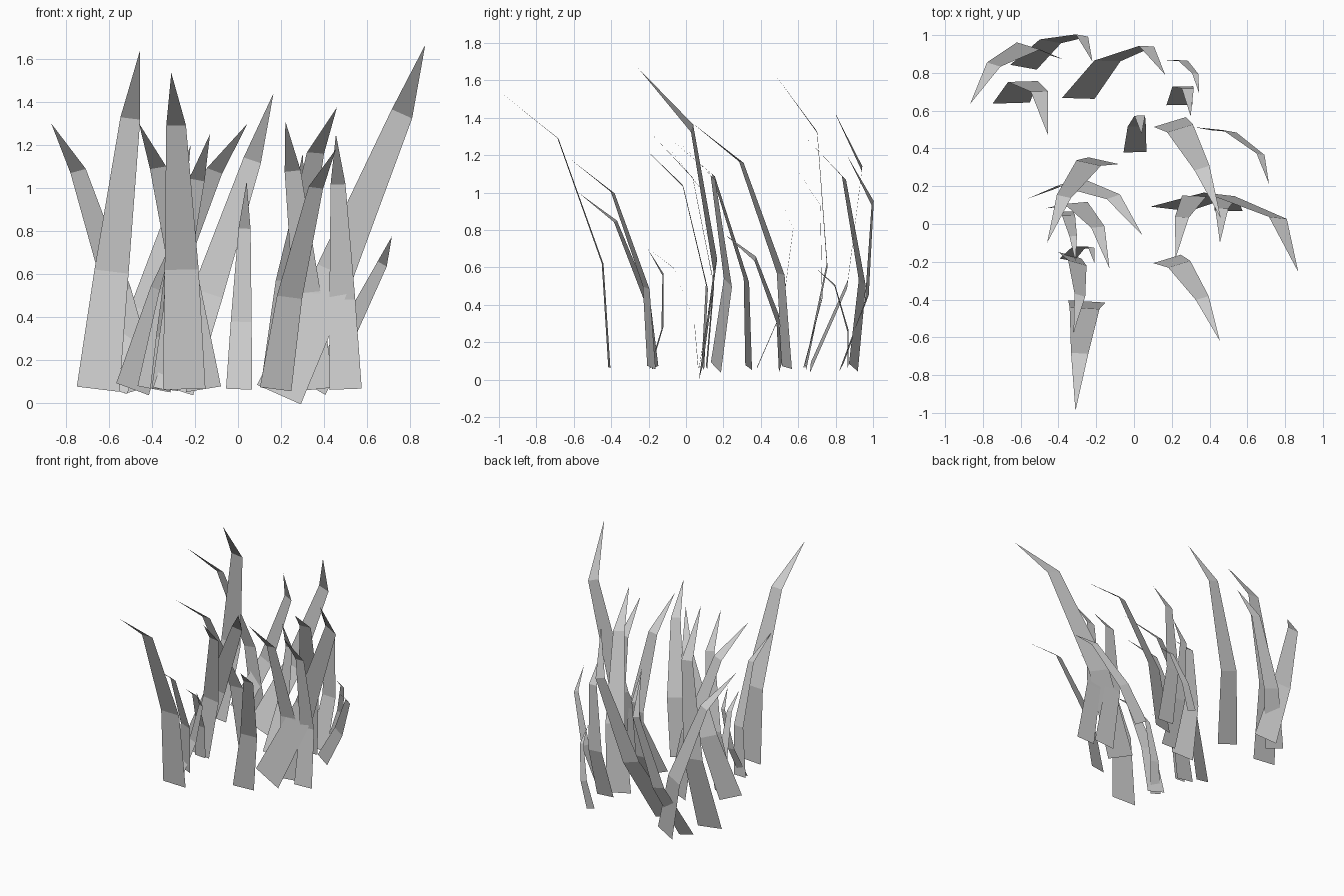
import bpy
from math import cos, sin, radians
from mathutils import Vector

# Each blade: root x, root y, tip x, tip y, tip height, yaw of its flat side
BLADES = [
    (-.295, .665, .165, .79, 1.44, 0), (-.585, .83, -.22, .86, 1.20, -9),
    (-.45, .895, -.868, .635, 1.30, -13), (-.65, .64, -.455, .47, 1.64, 1),
    (.20, .865, .345, .69, .60, -9), (.24, .63, .30, .57, 1.16, 1),
    (.005, .38, .04, .475, 1.03, 1), (.19, .54, .46, .03, 1.375, 15),
    (.36, .505, .715, .21, .775, -18), (.19, .08, .87, -.255, 1.665, -10),
    (.50, .07, .455, -.10, 1.25, 0), (.365, .11, .22, -.18, 1.31, -1),
    (.175, -.185, .455, -.62, 1.18, 14), (-.25, -.41, -.31, -.99, 1.535, -3),
    (-.34, -.165, -.32, -.575, 1.0, -19), (-.16, .335, -.46, -.10, 1.30, -9),
    (-.49, .16, .045, -.06, 1.30, 14), (-.39, .09, -.13, -.235, 1.25, 2),
    (-.365, .065, -.31, -.20, .70, 0), (-.355, -.19, -.21, -.205, .70, -10),
]
# Blade profile relative to its length: position along, bulge, width
PROFILE = [(0, 0, .125), (.335, .108, .10), (.785, .123, .058)]


def grass_blade(rx, ry, tx, ty, tz, yaw):
    # The strongly leaning blade is rooted a little lower
    root = Vector((rx, ry, .04 if tx - rx > .6 else .065))
    tip = Vector((tx, ty, tz))
    chord = tip - root
    length = chord.length
    d = chord.normalized()
    side = Vector((cos(radians(yaw)), sin(radians(yaw)), 0))
    side = (side - d * side.dot(d)).normalized()
    out = d.cross(side)
    verts = []
    for t, bulge, width in PROFILE:
        c = root + chord * t + out * (bulge * length)
        half = side * (width * length / 2)
        verts += [c - half, c + half]
    verts.append(tip)
    mesh = bpy.data.meshes.new("grass_blade")
    mesh.from_pydata([tuple(v) for v in verts], [], [(0, 1, 3, 2), (2, 3, 5, 4), (4, 5, 6)])
    obj = bpy.data.objects.new("grass_blade", mesh)
    bpy.context.collection.objects.link(obj)


# Tuft of bent, tapering blades
for b in BLADES:
    grass_blade(*b)
